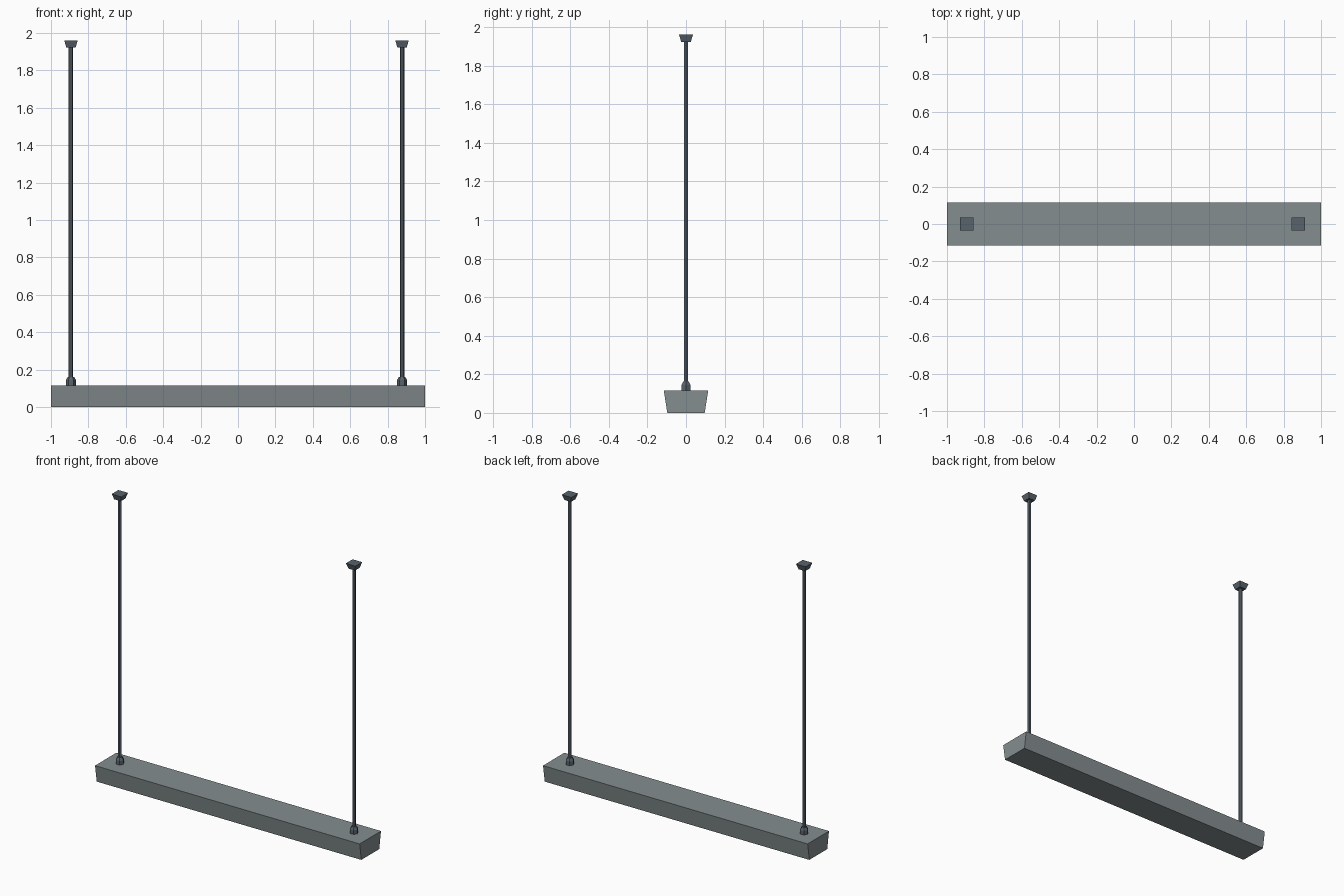
import bpy, bmesh, math

if "Cube" in bpy.data.objects:
    bpy.data.objects.remove(bpy.data.objects["Cube"])


def material(name, rgb):
    m = bpy.data.materials.new(name)
    m.diffuse_color = (*rgb, 1)
    m.use_nodes = True
    m.node_tree.nodes["Principled BSDF"].inputs["Base Color"].default_value = m.diffuse_color
    return m


housing_grey = material("housing grey", (0.235, 0.27, 0.275))
dark_steel = material("dark steel", (0.10, 0.125, 0.15))


def loft(name, rings, mat):
    """Skin a stack of equal-length point rings and cap both ends."""
    bm = bmesh.new()
    loops = [[bm.verts.new(p) for p in ring] for ring in rings]
    n = len(loops[0])
    for a, b in zip(loops, loops[1:]):
        for i in range(n):
            j = (i + 1) % n
            bm.faces.new((a[i], a[j], b[j], b[i]))
    bm.faces.new(loops[0][::-1])
    bm.faces.new(loops[-1])
    bmesh.ops.recalc_face_normals(bm, faces=bm.faces)
    me = bpy.data.meshes.new(name)
    bm.to_mesh(me)
    bm.free()
    me.materials.append(mat)
    ob = bpy.data.objects.new(name, me)
    bpy.context.collection.objects.link(ob)
    return ob


def rect(hx, hy, z, cx=0):
    return [(cx + sx * hx, sy * hy, z) for sx, sy in ((-1, -1), (1, -1), (1, 1), (-1, 1))]


def ngon(n, r, z, cx, turn=0):
    return [(cx + r * math.cos(turn + math.tau * i / n),
             r * math.sin(turn + math.tau * i / n), z) for i in range(n)]


# Long lamp housing, narrower at the bottom
loft("lamp_housing", [rect(1, 0.097, 0), rect(1, 0.115, 0.116)], housing_grey)

# Two hanging rods with a collar below and a ceiling mount above
for side, x in (("left", -0.893), ("right", 0.877)):
    loft(f"{side}_collar", [ngon(6, 0.027, 0.116, x), ngon(6, 0.027, 0.144, x),
                            ngon(6, 0.017, 0.162, x)], dark_steel)
    loft(f"{side}_rod", [ngon(6, 0.012, 0.15, x), ngon(6, 0.012, 1.93, x)], dark_steel)
    loft(f"{side}_ceiling_mount", [rect(0.025, 0.025, 1.923, x),
                                   rect(0.036, 0.036, 1.96, x)], dark_steel)
